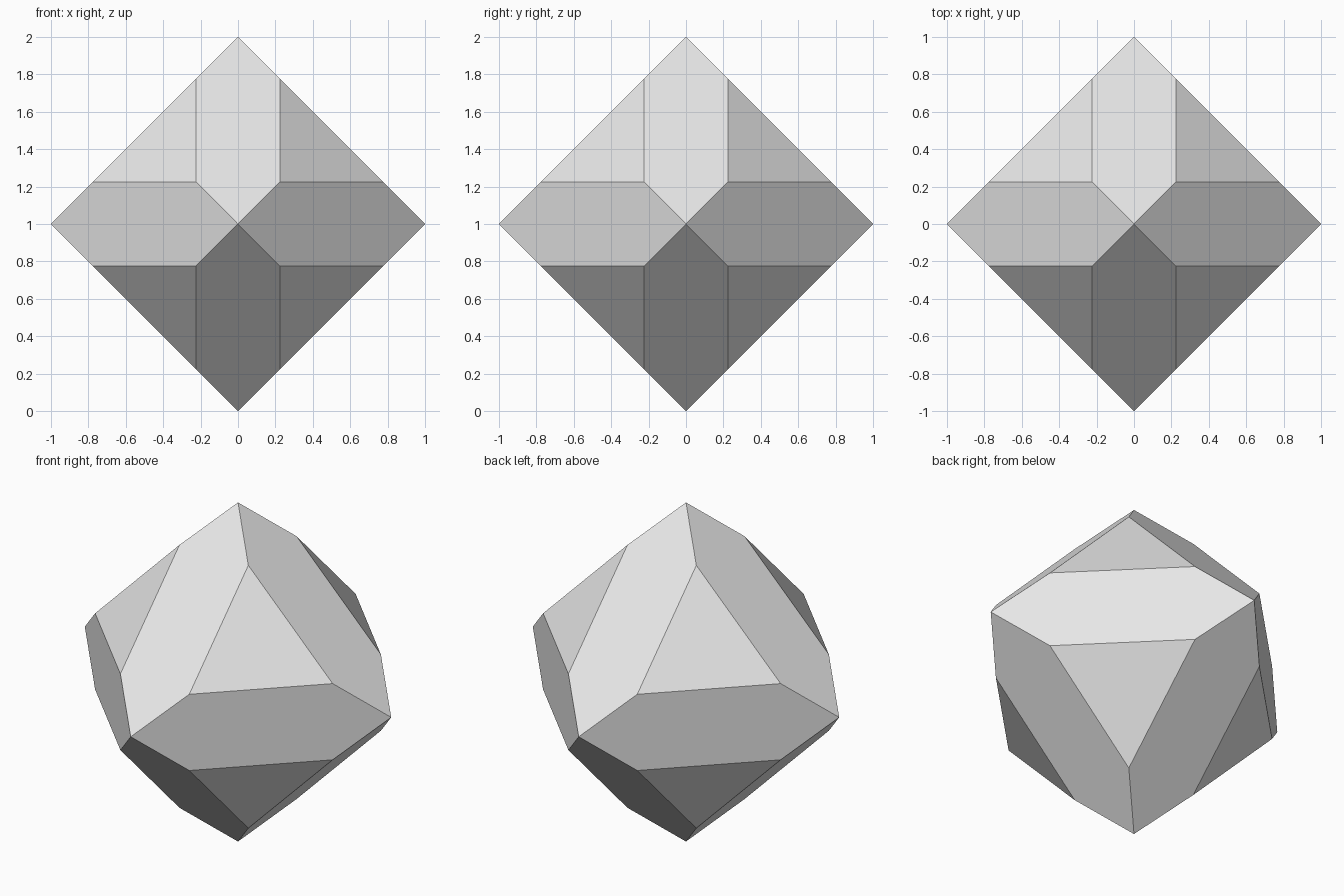
import bpy
import bmesh
from itertools import product
from math import radians, sqrt
from mathutils import Vector

# Remove the default cube
cube = bpy.data.objects.get("Cube")
if cube:
    bpy.data.objects.remove(cube, do_unlink=True)

# Single grey material
GREY = (0.8, 0.8, 0.8, 1.0)
grey = bpy.data.materials.new("plain grey")
grey.use_nodes = True
grey.diffuse_color = GREY
grey.node_tree.nodes["Principled BSDF"].inputs["Base Color"].default_value = GREY

# Octahedron with chamfered edges: six tips, and a small triangle in each octant
NEAR = sqrt(1.5) - 1
FAR = 1 - NEAR
CENTRE = Vector((0, 0, 1))

bm = bmesh.new()
for axis in range(3):
    for side in (-1, 1):
        tip = Vector()
        tip[axis] = side
        bm.verts.new(CENTRE + tip)
    for signs in product((-1, 1), repeat=3):
        corner = Vector([s * (FAR if i == axis else NEAR) for i, s in enumerate(signs)])
        bm.verts.new(CENTRE + corner)

# Wrap the points and merge coplanar triangles into hexagons
bmesh.ops.convex_hull(bm, input=bm.verts[:])
bmesh.ops.dissolve_limit(bm, angle_limit=radians(1), verts=bm.verts[:], edges=bm.edges[:])
bmesh.ops.recalc_face_normals(bm, faces=bm.faces[:])

mesh = bpy.data.meshes.new("chamfered_octahedron")
bm.to_mesh(mesh)
bm.free()
mesh.materials.append(grey)
solid = bpy.data.objects.new("chamfered_octahedron", mesh)
bpy.context.collection.objects.link(solid)
